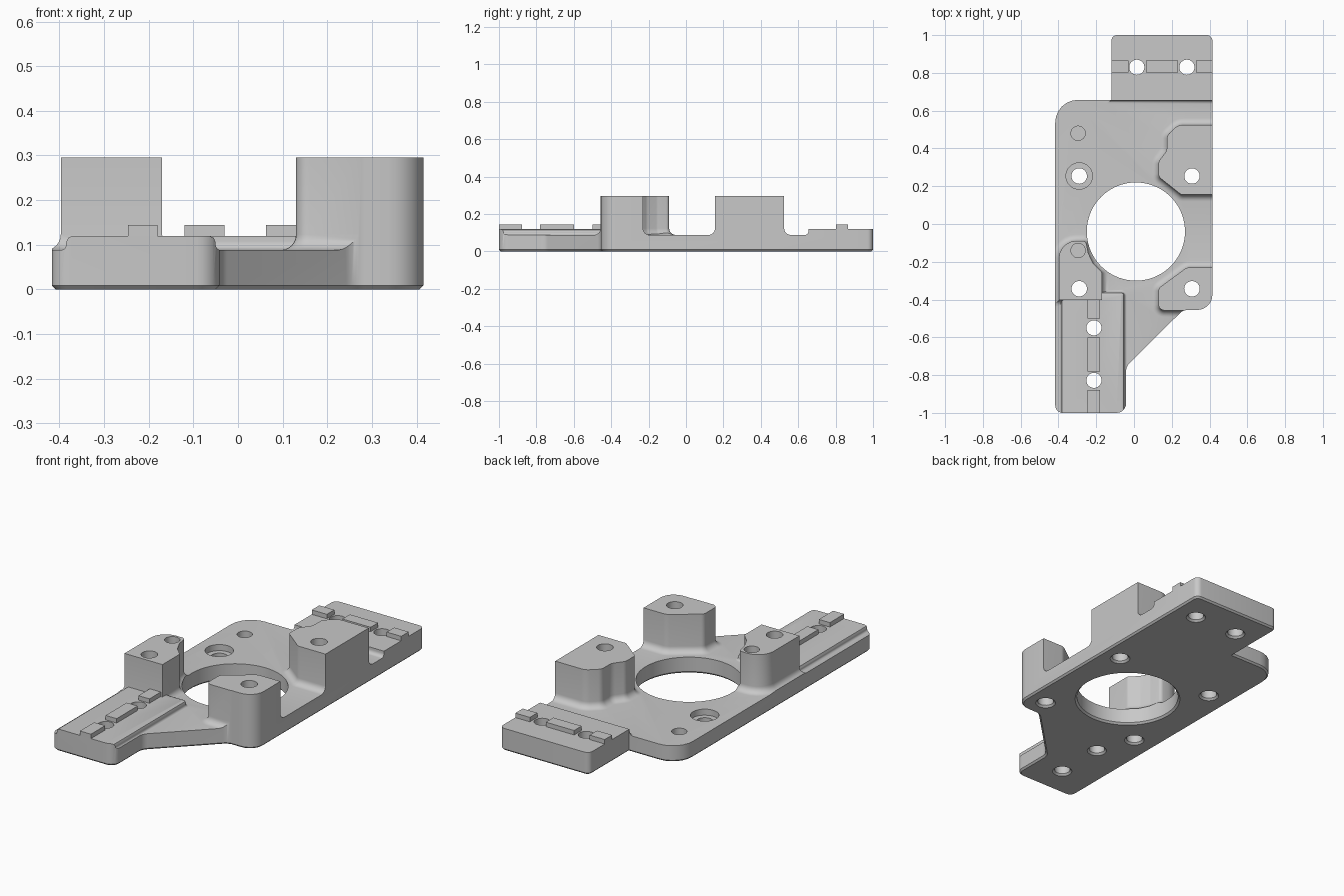
import bpy, bmesh, math
from mathutils import Vector

cube = bpy.data.objects.get("Cube")
if cube:
    bpy.data.objects.remove(cube, do_unlink=True)

metal = bpy.data.materials.new("light_grey_metal")
metal.use_nodes = True
GREY = (0.58, 0.58, 0.58, 1)
metal.diffuse_color = GREY
metal.node_tree.nodes["Principled BSDF"].inputs["Base Color"].default_value = GREY

FLOOR, PAD, RIB, POST = 0.088, 0.12, 0.144, 0.295


def rounded(corners, steps=6):
    """Counter-clockwise outline from (x, y, corner radius)."""
    out = []
    for i, (x, y, r) in enumerate(corners):
        p = Vector((x, y))
        a = (Vector(corners[i - 1][:2]) - p).normalized()
        b = (Vector(corners[(i + 1) % len(corners)][:2]) - p).normalized()
        if r == 0:
            out.append(p)
            continue
        half = a.angle(b) / 2
        centre = p + (a + b).normalized() * (r / math.sin(half))
        start = (p + a * (r / math.tan(half)) - centre).normalized()
        end = (p + b * (r / math.tan(half)) - centre).normalized()
        for k in range(steps + 1):
            out.append(centre + start.slerp(end, k / steps).normalized() * r)
    return out


def circle(x, y, r, n=32):
    return [Vector((x + r * math.cos(t), y + r * math.sin(t)))
            for t in (2 * math.pi * k / n for k in range(n))]


def grow(loop, d):
    """Offset an outline outwards by d."""
    out = []
    for i, p in enumerate(loop):
        e1 = (p - loop[i - 1]).normalized()
        e2 = (loop[(i + 1) % len(loop)] - p).normalized()
        n1, n2 = Vector((e1.y, -e1.x)), Vector((e2.y, -e2.x))
        out.append(p + (n1 + n2) * (d / (1 + n1.dot(n2))))
    return out


def solid(name, loop, levels):
    """Stack an outline through (z, offset) levels and cap both ends."""
    bm = bmesh.new()
    rings = [[bm.verts.new((p.x, p.y, z)) for p in grow(loop, d)] for z, d in levels]
    n = len(loop)
    bm.faces.new(rings[0][::-1])
    bm.faces.new(rings[-1])
    for low, high in zip(rings, rings[1:]):
        for i in range(n):
            j = (i + 1) % n
            bm.faces.new((low[i], low[j], high[j], high[i]))
    mesh = bpy.data.meshes.new(name)
    bm.to_mesh(mesh)
    bm.free()
    mesh.materials.append(metal)
    obj = bpy.data.objects.new(name, mesh)
    bpy.context.collection.objects.link(obj)
    return obj


def box(name, x0, x1, y0, y1, z0, z1):
    return solid(name, rounded([(x0, y0, 0), (x1, y0, 0), (x1, y1, 0), (x0, y1, 0)]),
                 [(z0, 0), (z1, 0)])


def fillet(r, top, bevel=0):
    """Levels for a block whose foot flares into the plate."""
    arc = [(FLOOR + r * (1 - math.cos(t)), r * (1 - math.sin(t)))
           for t in (math.pi / 12 * k for k in range(7))]
    end = [(top - bevel, 0), (top - bevel * 0.3, -bevel * 0.3), (top, -bevel)]
    return [(0.04, r)] + arc + (end if bevel else [(top, 0)])


def combine(target, tool, operation):
    mod = target.modifiers.new(operation.lower(), "BOOLEAN")
    mod.operation, mod.object, mod.solver = operation, tool, "EXACT"
    bpy.context.view_layer.update()
    mesh = bpy.data.meshes.new_from_object(
        target.evaluated_get(bpy.context.evaluated_depsgraph_get()))
    target.modifiers.clear()
    target.data = mesh
    bpy.data.objects.remove(tool, do_unlink=True)


# Plate stock, later trimmed to the outline
body = box("mounting_plate", -0.7, 0.7, -1.3, 1.3, -0.1, FLOOR)

# Raised pads at both ends
rear_pad = rounded([(-0.122, 0.655, 0), (0.6, 0.655, 0), (0.6, 1.2, 0), (-0.122, 1.2, 0)])
combine(body, solid("rear_pad", rear_pad, fillet(0.02, PAD)), "UNION")
front_pad = rounded([(-0.385, -1.2, 0), (-0.05, -1.2, 0), (-0.05, -0.36, 0.02), (-0.385, -0.36, 0.02)])
combine(body, solid("front_pad", front_pad, fillet(0.012, PAD, 0.015)), "UNION")

# Three tall posts
posts = {
    "rear_left_post": [(0.25, 0.155, 0.03), (0.6, 0.155, 0), (0.6, 0.525, 0), (0.235, 0.525, 0.06),
                       (0.175, 0.47, 0.04), (0.175, 0.39, 0.06), (0.13, 0.33, 0.04), (0.13, 0.25, 0.03)],
    "front_left_post": [(0.13, -0.457, 0.03), (0.6, -0.457, 0), (0.6, -0.23, 0),
                        (0.28, -0.23, 0.05), (0.13, -0.34, 0.03)],
    "front_right_post": [(-0.397, -0.403, 0), (-0.17, -0.403, 0), (-0.17, -0.255, 0.02),
                         (-0.215, -0.21, 0.04), (-0.242, -0.155, 0.04),
                         (-0.255, -0.09, 0.02), (-0.397, -0.09, 0.09)],
}
for name, corners in posts.items():
    combine(body, solid(name, rounded(corners), fillet(0.035, POST)), "UNION")

# Trim to the outer outline with a small chamfer underneath
outline = rounded([(-0.417, -1, 0.04), (-0.042, -1, 0.05), (-0.042, -0.755, 0.06), (0.26, -0.455, 0.06),
                   (0.415, -0.455, 0.08), (0.415, 1, 0.03), (-0.12, 1, 0.03),
                   (-0.12, 0.657, 0), (-0.417, 0.657, 0.12)])
combine(body, solid("trim", outline, [(0, -0.009), (0.009, 0), (0.6, 0)]), "INTERSECT")

# Central bore and screw holes, chamfered underneath
through = [(0.01, -0.04, 0.26), (0.015, 0.83, 0.04), (0.28, 0.83, 0.04), (-0.212, -0.55, 0.04),
           (-0.212, -0.828, 0.04)]
through += [(x, y, 0.041) for x in (-0.29, 0.307) for y in (-0.343, 0.254)]
for x, y, r in through:
    loop = circle(x, y, r, 72 if r > 0.1 else 32)
    combine(body, solid("bore", loop, [(-0.01, 0.02), (0.01, 0), (0.6, 0)]), "DIFFERENCE")

# Counterbore and blind holes
for x, y, r, z in [(-0.29, 0.254, 0.07, 0.055), (-0.296, 0.48, 0.038, 0.03), (-0.296, -0.14, 0.038, 0.22)]:
    combine(body, solid("pocket", circle(x, y, r), [(z, 0), (0.6, 0)]), "DIFFERENCE")

# Locating ribs between the screw holes
parts = [body]
for i, (x0, x1) in enumerate([(-0.12, -0.03), (0.063, 0.232), (0.328, 0.415)]):
    parts.append(box(f"rear_rib_{i + 1}", x0, x1, 0.802, 0.866, PAD - 0.002, RIB))
for i, (y0, y1) in enumerate([(-1, -0.878), (-0.78, -0.6), (-0.5, -0.403)]):
    parts.append(box(f"front_rib_{i + 1}", -0.246, -0.18, y0, y1, PAD - 0.002, RIB))

for obj in parts:
    bpy.ops.object.select_all(action="DESELECT")
    obj.select_set(True)
    bpy.context.view_layer.objects.active = obj
    bpy.ops.object.shade_smooth_by_angle(angle=math.radians(32))
